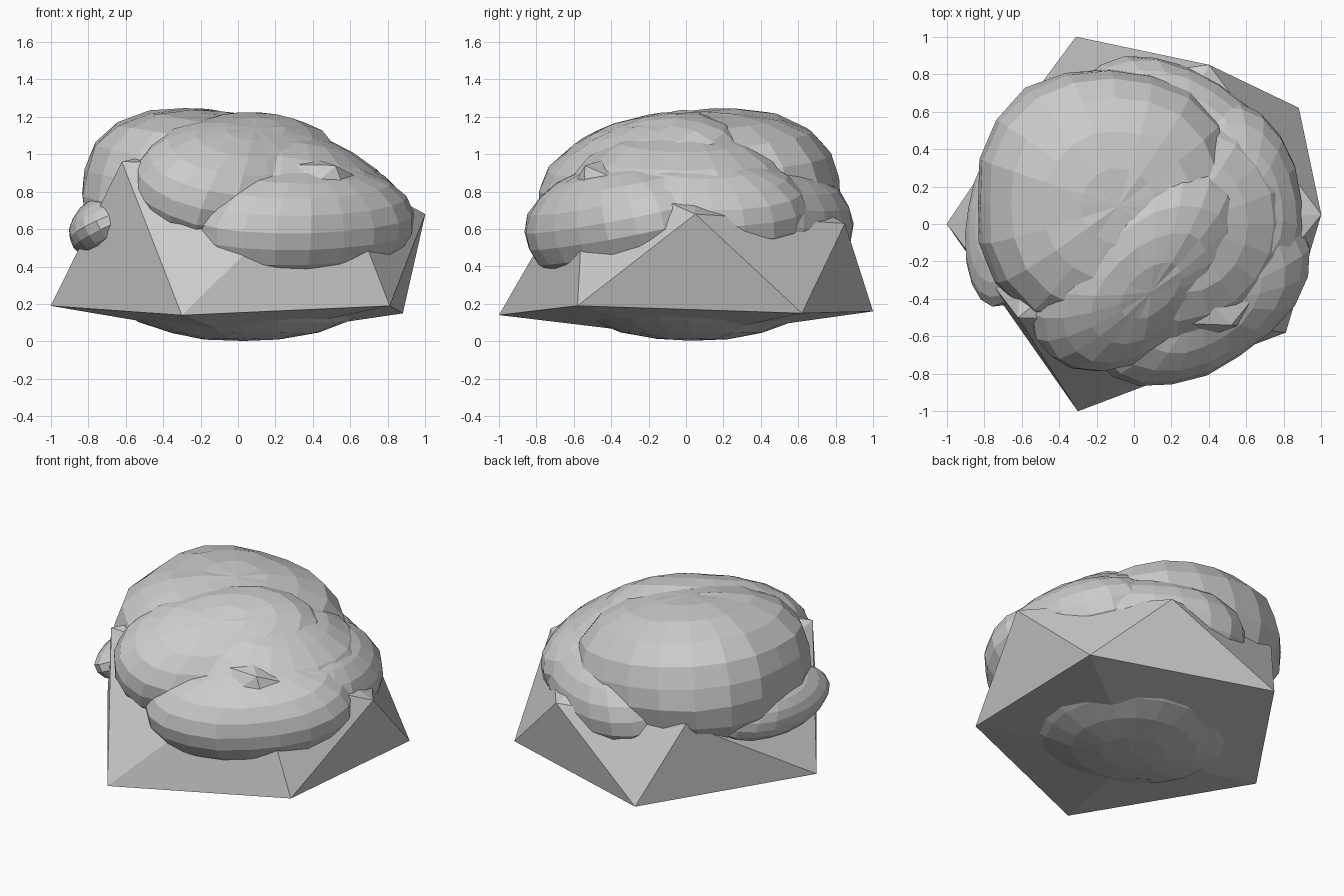
import bpy, bmesh, random
from math import radians
from mathutils import Vector, Matrix

if "Cube" in bpy.data.objects:
    bpy.data.objects.remove(bpy.data.objects["Cube"])

random.seed(4)


def finish(name, bm):
    bmesh.ops.recalc_face_normals(bm, faces=bm.faces)
    mesh = bpy.data.meshes.new(name)
    bm.to_mesh(mesh)
    bm.free()
    ob = bpy.data.objects.new(name, mesh)
    bpy.context.collection.objects.link(ob)
    return ob


def lobe(name, centre, radii, turn=0, tilt=(0, 0), power=2.0, segs=20, rings=11):
    """Faceted rounded lobe: power above 2 makes it boxier."""
    bm = bmesh.new()
    bmesh.ops.create_uvsphere(bm, u_segments=segs, v_segments=rings, radius=1)
    rot = (Matrix.Rotation(radians(turn), 3, 'Z')
           @ Matrix.Rotation(radians(tilt[1]), 3, 'Y')
           @ Matrix.Rotation(radians(tilt[0]), 3, 'X'))
    for v in bm.verts:
        n = sum(abs(c) ** power for c in v.co) ** (1 / power)
        p = v.co / n * random.uniform(0.985, 1.01)
        v.co = rot @ Vector([p[i] * radii[i] for i in range(3)]) + Vector(centre)
    return finish(name, bm)


# Coarse twenty-sided base with a flattened underside
lower = [(0.88, 0.62, 0.15), (-0.31, 1.0, 0.16), (-1.0, 0.0, 0.19),
         (-0.30, -1.0, 0.14), (0.81, -0.58, 0.19)]
upper = [(1.0, 0.05, 0.68), (0.40, 0.85, 0.63), (-0.51, 0.73, 0.68),
         (-0.62, -0.50, 0.96), (0.52, -0.54, 0.94)]
bm = bmesh.new()
lo = [bm.verts.new(p) for p in lower]
up = [bm.verts.new(p) for p in upper]
top = bm.verts.new((0, 0, 1.1))
bottom = bm.verts.new((0, 0, 0.02))
for i in range(5):
    j = (i + 1) % 5
    bm.faces.new((lo[i], lo[j], bottom))
    bm.faces.new((up[i], up[j], top))
    bm.faces.new((up[i], lo[i], up[j]))
    bm.faces.new((lo[i], lo[j], up[j]))
finish("faceted_base", bm)

# Shallow lump showing through the underside
lobe("underside_lump", (0.03, 0.03, 0.30), (0.74, 0.70, 0.30))

# Large crown, slightly lower towards the right
lobe("crown", (-0.14, 0.12, 0.77), (0.70, 0.70, 0.46), tilt=(3, 7), power=2.5)

# Sloping shoulder that fills in between the crown and the lower lobes
lobe("shoulder", (0.20, 0.0, 0.70), (0.68, 0.68, 0.44), tilt=(0, 8))

# Diagonal fold across the front of the crown
lobe("front_fold", (0.02, -0.23, 0.86), (0.68, 0.43, 0.32), turn=44, tilt=(27, -8), power=2.2)

# Big lobes hanging low at the front right and back right
lobe("front_right_lobe", (0.34, -0.36, 0.63), (0.66, 0.42, 0.32), turn=33, tilt=(12, -4), power=2.1)
lobe("back_right_lobe", (0.25, 0.43, 0.62), (0.62, 0.38, 0.33), turn=-33, tilt=(-10, 0), power=2.1)

# Right side bulge
lobe("right_lobe", (0.50, 0.08, 0.70), (0.41, 0.58, 0.29), turn=8, tilt=(0, 18), power=2.2)

# Long narrow lobe along the left side
lobe("left_lobe", (-0.66, 0.05, 0.62), (0.24, 0.50, 0.18), turn=-10, tilt=(0, -25))
